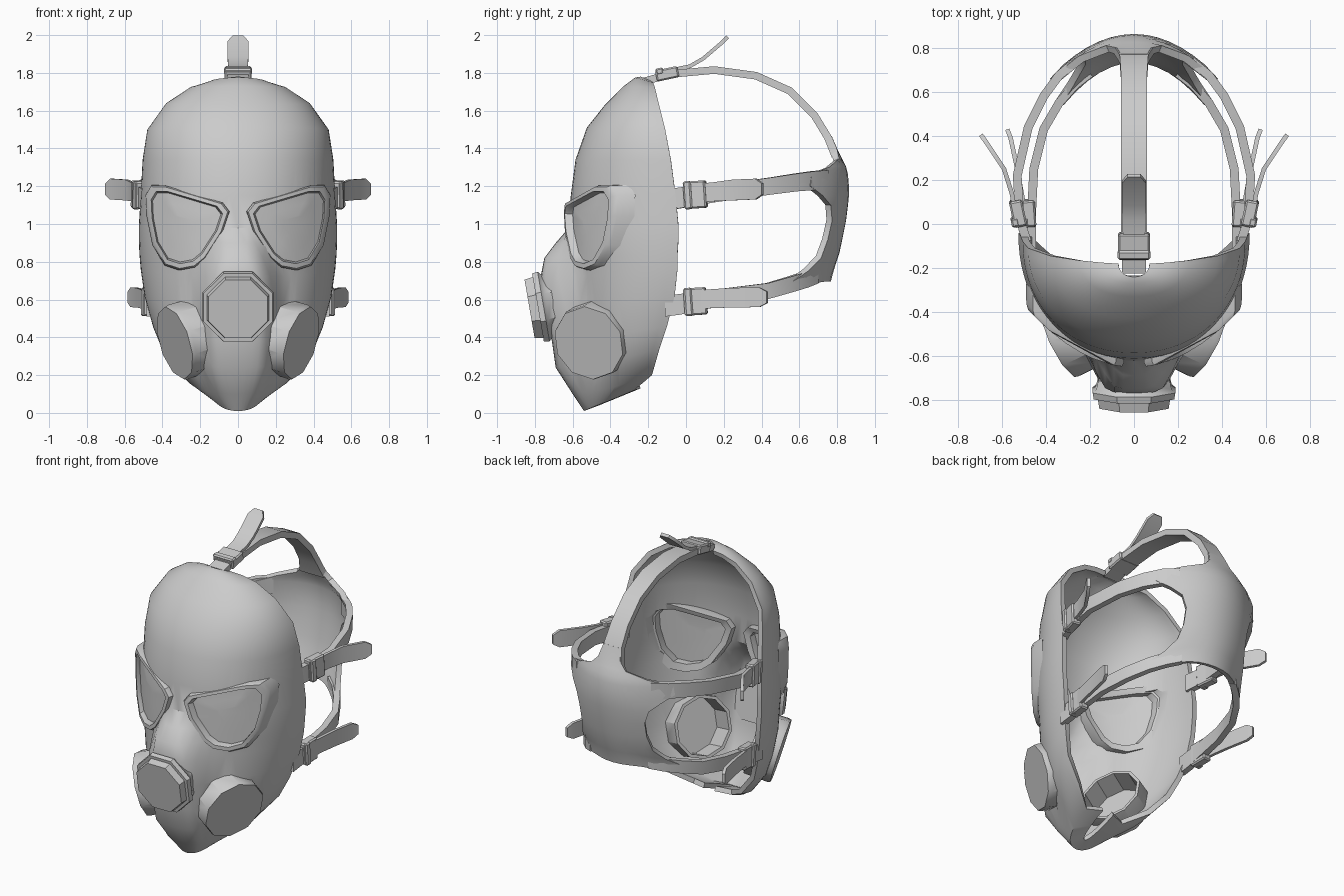
import bpy, bmesh, math
from mathutils import Vector, Matrix, Euler

if "Cube" in bpy.data.objects:
    bpy.data.objects.remove(bpy.data.objects["Cube"])


def finish(ob, angle=35):
    bpy.ops.object.select_all(action='DESELECT')
    ob.select_set(True)
    bpy.context.view_layer.objects.active = ob
    for m in list(ob.modifiers):
        bpy.ops.object.modifier_apply(modifier=m.name)
    bpy.ops.object.shade_smooth_by_angle(angle=math.radians(angle))


def make(name, verts, faces, mirror=False, solid=0, offset=0, fix=True, done=True):
    me = bpy.data.meshes.new(name)
    me.from_pydata([tuple(v) for v in verts], [], faces)
    if fix:
        bm = bmesh.new()
        bm.from_mesh(me)
        bmesh.ops.recalc_face_normals(bm, faces=bm.faces)
        bm.to_mesh(me)
        bm.free()
    ob = bpy.data.objects.new(name, me)
    bpy.context.collection.objects.link(ob)
    if solid:
        m = ob.modifiers.new("thickness", 'SOLIDIFY')
        m.thickness, m.offset = solid, offset
    if mirror:
        ob.modifiers.new("mirror", 'MIRROR').use_mirror_merge = False
    if done:
        finish(ob)
    return ob


def grid_faces(rows, cols, wrap=False):
    n = cols if wrap else cols - 1
    return [(j * cols + i, (j + 1) * cols + i, (j + 1) * cols + (i + 1) % cols, j * cols + (i + 1) % cols)
            for j in range(rows - 1) for i in range(n)]


def lathe(name, center, normal, profile, sides, mirror=False):
    """Turned part: profile of (depth behind the face, radius)."""
    rot = Vector(normal).to_track_quat('Z', 'Y')
    verts = []
    for d, r in profile:
        for k in range(sides):
            a = math.tau * (k + .5) / sides
            verts.append(Vector(center) + rot @ Vector((r * math.cos(a), r * math.sin(a), -d)))
    faces = grid_faces(len(profile), sides, True)
    faces += [tuple(range(sides)), tuple(range(len(verts) - sides, len(verts)))]
    return make(name, verts, faces, mirror)


def ribbon(name, pts, halves, wdir, thick=.04, mirror=False):
    """Flat strap swept along points, with a half-width per point."""
    pts, w, verts = [Vector(p) for p in pts], Vector(wdir), []
    for i, p in enumerate(pts):
        t = (pts[min(i + 1, len(pts) - 1)] - pts[max(i - 1, 0)]).normalized()
        n = t.cross(w).normalized() * thick / 2
        h = w * halves[i]
        verts += [p - h - n, p + h - n, p + h + n, p - h + n]
    L = len(verts)
    faces = grid_faces(len(pts), 4, True) + [(0, 1, 2, 3), (L - 4, L - 3, L - 2, L - 1)]
    return make(name, verts, faces, mirror)


def buckle(name, loc, rot, size, mirror=False):
    """Bevelled block with a raised latch; local x = outward, y = along, z = across."""
    bm = bmesh.new()
    sx, sy, sz = size
    for c, s in (((0, 0, 0), (sx, sy, sz)), ((sx * .35, -sy * .3, 0), (sx * .6, sy * .35, sz * 1.03))):
        bmesh.ops.create_cube(bm, size=1, matrix=Matrix.Translation(c) @ Matrix.Diagonal((*s, 1)))
    bmesh.ops.bevel(bm, geom=bm.edges[:], offset=.008, segments=1, affect='EDGES')
    bm.transform(Matrix.Translation(loc) @ Euler(rot, 'YXZ').to_matrix().to_4x4())
    me = bpy.data.meshes.new(name)
    bm.to_mesh(me)
    bm.free()
    ob = bpy.data.objects.new(name, me)
    bpy.context.collection.objects.link(ob)
    if mirror:
        ob.modifiers.new("mirror", 'MIRROR').use_mirror_merge = False
    finish(ob)


def cut(target, cutter):
    cutter.hide_render = True
    m = target.modifiers.new("hole", 'BOOLEAN')
    m.operation, m.object, m.solver = 'DIFFERENCE', cutter, 'EXACT'
    finish(target)
    bpy.data.objects.remove(cutter)


# Face shell: rows of front z, front y, rim z, rim y, half width, snout bulge, snout half width
rows = [(1.78, -.24, 1.755, -.18, .07, 0, .1), (1.775, -.27, 1.75, -.175, .15, 0, .1),
        (1.73, -.33, 1.725, -.165, .25, 0, .1), (1.63, -.43, 1.64, -.145, .38, 0, .1),
        (1.51, -.525, 1.5, -.11, .48, 0, .1), (1.34, -.585, 1.34, -.08, .505, 0, .1),
        (1.15, -.61, 1.15, -.055, .515, 0, .05), (.98, -.62, .99, -.04, .525, 0, .02),
        (.9, -.62, .92, -.04, .525, .07, .03), (.82, -.61, .84, -.045, .522, .14, .07),
        (.72, -.6, .76, -.045, .515, .17, .11), (.55, -.6, .62, -.06, .495, .15, .13),
        (.38, -.57, .46, -.1, .45, .14, .13), (.24, -.53, .34, -.14, .4, .16, .12),
        (.1, -.5, .2, -.18, .28, .1, .1), (.01, -.5, .12, -.25, .14, .04, .08),
        (.04, -.46, .13, -.24, .04, 0, .1)]
COLS, P = 41, 2 / 2.12
verts = []
for zf, yf, zb, yb, w, bulge, flat in rows:
    for i in range(COLS):
        a = math.pi * (i / (COLS - 1) - .5)
        x = math.copysign(w * abs(math.sin(a)) ** P, a)
        t = max(math.cos(a), 0) ** P
        s = min(max((abs(x) - flat) / .14, 0), 1)
        verts.append((x, yb + (yf - yb) * t - bulge * (1 - s * s * (3 - 2 * s)), zb + (zf - zb) * t))
shell = make("face_shell", verts, grid_faces(len(rows), COLS), solid=.032, offset=-1, fix=False, done=False)

# Eye openings, frames and lenses share one outline, bent around the face
outline = [(.05, 1.065), (.085, 1.11), (.386, 1.2), (.455, 1.2), (.485, 1.15), (.48, 1.04),
           (.45, .89), (.386, .785), (.31, .76), (.23, .775), (.175, .82), (.085, .96)]
CX, CZ, N = .29, .99, len(outline)


def eye_loop(scale, dy, flat_y=None):
    out = []
    for x, z in outline:
        x, z = CX + (x - CX) * scale, CZ + (z - CZ) * scale
        out.append((x, (-.65 + .26 * (x / .48) ** 2 + dy) if flat_y is None else flat_y, z))
    return out


caps = [tuple(range(N)), tuple(range(N, 2 * N))]
cut(shell, make("eye_cutter", eye_loop(.87, 0, -.9) + eye_loop(.87, 0, -.16),
                grid_faces(2, N, True) + caps, mirror=True))

loops = [(1.03, .11), (1.02, .02), (.98, 0), (.87, 0), (.83, .035), (.83, .1)]
verts = [v for s, d in loops for v in eye_loop(s, d)]
faces = grid_faces(len(loops), N, True)
L = (len(loops) - 1) * N
faces += [(L + i, i, (i + 1) % N, L + (i + 1) % N) for i in range(N)]
make("eye_frame", verts, faces, mirror=True)

verts = [v for s in (.85, .55, .25) for v in eye_loop(s, .045)]
make("eye_lens", verts, grid_faces(3, N, True) + [tuple(range(2 * N, 3 * N))], mirror=True, solid=.01)

# Front valve, and side filters that are hollow towards the inside
lathe("front_valve", (0, -.828, .55), (0, -.985, -.17),
      [(0, .17), (.045, .178), (.045, .198), (.075, .203), (.09, .185), (.13, .175)], 8)
FC, FN = (.335, -.515, .37), (.87, -.4, -.27)
cut(shell, lathe("filter_cutter", FC, FN, [(-.02, .185), (.26, .185)], 10, True))
lathe("side_filter", FC, FN, [(0, .2), (.02, .205), (.17, .2), (.17, .18), (.02, .18)], 10, True)

# Back pad of the harness: rows of z, back y, half width, curvature
pad = [(1.46, .755, .06, 0), (1.39, .785, .075, .3), (1.34, .81, .12, 1), (1.3, .83, .24, 1.4),
       (1.26, .84, .36, 1.45), (1.2, .845, .37, 1.45), (1.15, .845, .31, 1.4), (1.1, .84, .255, 1.35),
       (1.02, .83, .23, 1.35), (.92, .81, .23, 1.4), (.85, .795, .25, 1.5), (.79, .775, .29, 1.7),
       (.74, .76, .35, 1.8), (.7, .75, .33, 1.8)]
verts = []
for z, y, w, k in pad:
    for i in range(13):
        x = w * (i / 6 - 1)
        side = -.25 * max(abs(x) - .15, 0) if z < .9 else 0
        verts.append((x, y - k * x * x, z + side))
make("harness_back_pad", verts, grid_faces(len(pad), 13), solid=.035)

# Harness straps
Z, X = (0, 0, 1), (1, 0, 0)
ribbon("top_strap", [(0, -.22, 1.755), (0, -.15, 1.775), (0, -.05, 1.797), (0, .15, 1.815), (0, .37, 1.785),
                     (0, .55, 1.705), (0, .68, 1.575), (0, .75, 1.46), (0, .79, 1.36)],
       [.055, .055, .06, .06, .06, .06, .06, .065, .09], X)
ribbon("upper_strap", [(.485, -.08, 1.13), (.505, -.02, 1.14), (.52, .06, 1.15), (.53, .22, 1.17),
                       (.48, .44, 1.2), (.41, .58, 1.22), (.34, .675, 1.23), (.26, .74, 1.23)],
       [.055, .055, .05, .045, .045, .047, .05, .055], Z, mirror=True)
ribbon("lower_strap", [(.465, -.11, .565), (.465, -.03, .575), (.465, .05, .59), (.455, .25, .62),
                       (.41, .43, .645), (.34, .55, .68), (.27, .63, .705), (.2, .685, .725)],
       [.055, .055, .05, .045, .042, .042, .042, .04], Z, mirror=True)

# Loose strap ends
ribbon("top_strap_end", [(0, -.1, 1.81), (0, .02, 1.835), (0, .09, 1.875), (0, .19, 1.96), (0, .22, 1.99)],
       [.05, .052, .055, .055, .03], X, .02)
ribbon("upper_strap_end", [(.535, .03, 1.16), (.555, .14, 1.17), (.59, .25, 1.18), (.67, .37, 1.185), (.695, .405, 1.185)],
       [.05, .05, .055, .055, .03], Z, .02, True)
ribbon("lower_strap_end", [(.49, .03, .595), (.51, .14, .605), (.53, .25, .61), (.56, .39, .612), (.575, .43, .612)],
       [.05, .05, .052, .052, .03], Z, .02, True)

# Buckles
R = math.radians
buckle("top_buckle", (0, -.1, 1.795), (R(12), R(-90), 0), (.06, .12, .145))
buckle("upper_buckle", (.527, .05, 1.155), (R(4), 0, R(-12)), (.06, .12, .145), True)
buckle("lower_buckle", (.477, .05, .59), (R(4), 0, R(-4)), (.06, .12, .145), True)
